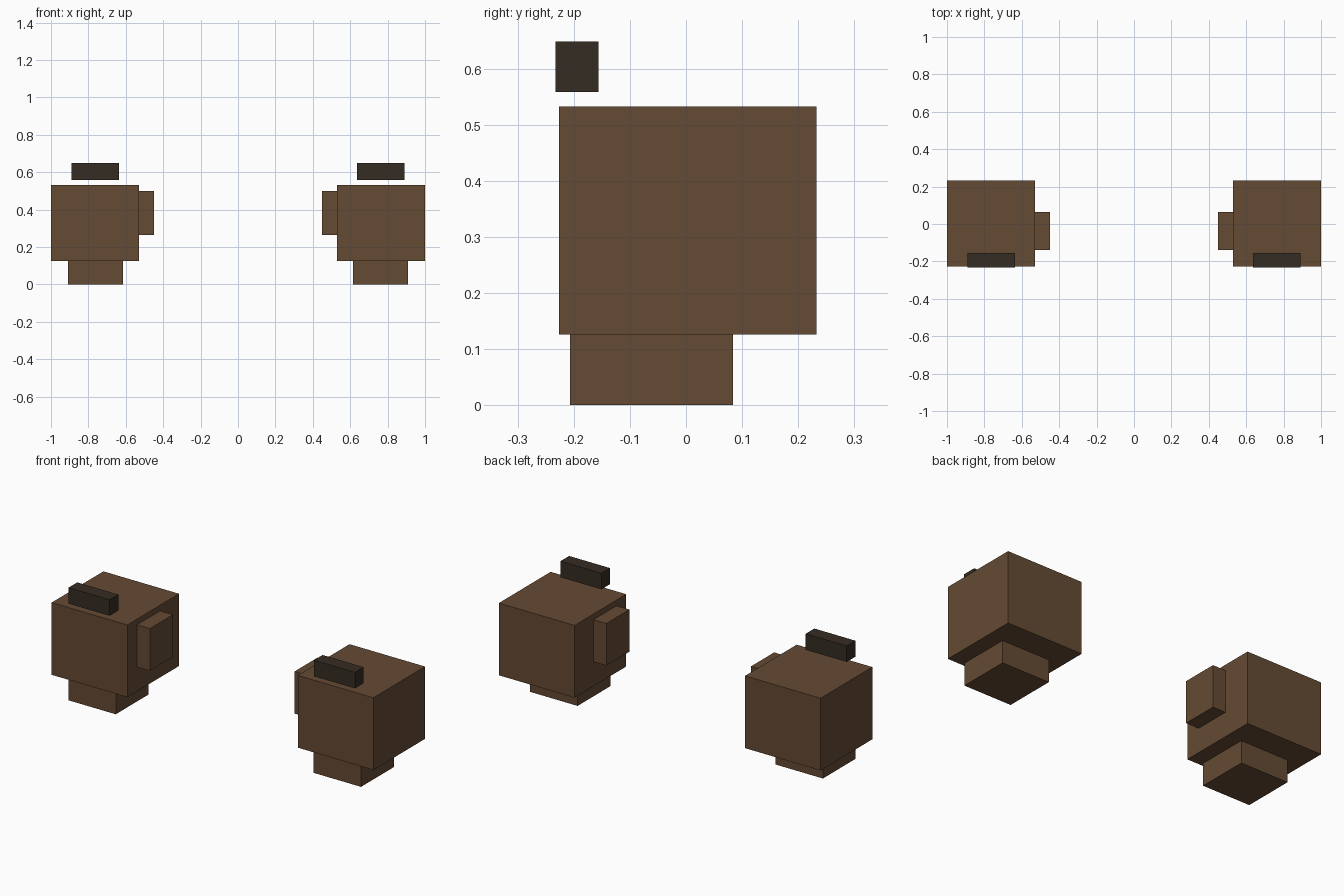
import bpy
import bmesh

if "Cube" in bpy.data.objects:
    bpy.data.objects.remove(bpy.data.objects["Cube"])


def material(name, rgb):
    mat = bpy.data.materials.new(name)
    mat.diffuse_color = (*rgb, 1.0)
    mat.use_nodes = True
    mat.node_tree.nodes["Principled BSDF"].inputs["Base Color"].default_value = mat.diffuse_color
    return mat


brown = material("brown", (0.130, 0.069, 0.034))
dark_brown = material("dark brown", (0.036, 0.025, 0.016))


def box(name, x, y, z, mat):
    """Axis-aligned box from its (min, max) range on each axis."""
    ranges = [sorted(r) for r in (x, y, z)]
    bm = bmesh.new()
    bmesh.ops.create_cube(bm, size=1.0)
    for v in bm.verts:
        for i, (low, high) in enumerate(ranges):
            v.co[i] = (v.co[i] + 0.5) * (high - low) - (high - low) / 2
    mesh = bpy.data.meshes.new(name)
    bm.to_mesh(mesh)
    bm.free()
    mesh.materials.append(mat)
    obj = bpy.data.objects.new(name, mesh)
    obj.location = [(low + high) / 2 for low, high in ranges]
    bpy.context.collection.objects.link(obj)


# Two mirrored blocks, each with a foot, an inner plate and a floating bar
for side, s in (("left", -1), ("right", 1)):
    box(f"{side}_body", (s * 0.53, s * 1.0), (-0.226, 0.233), (0.126, 0.532), brown)
    box(f"{side}_foot", (s * 0.615, s * 0.91), (-0.207, 0.084), (0.0, 0.126), brown)
    box(f"{side}_inner_plate", (s * 0.45, s * 0.53), (-0.14, 0.065), (0.263, 0.50), brown)
    box(f"{side}_top_bar", (s * 0.635, s * 0.89), (-0.233, -0.156), (0.558, 0.648), dark_brown)
